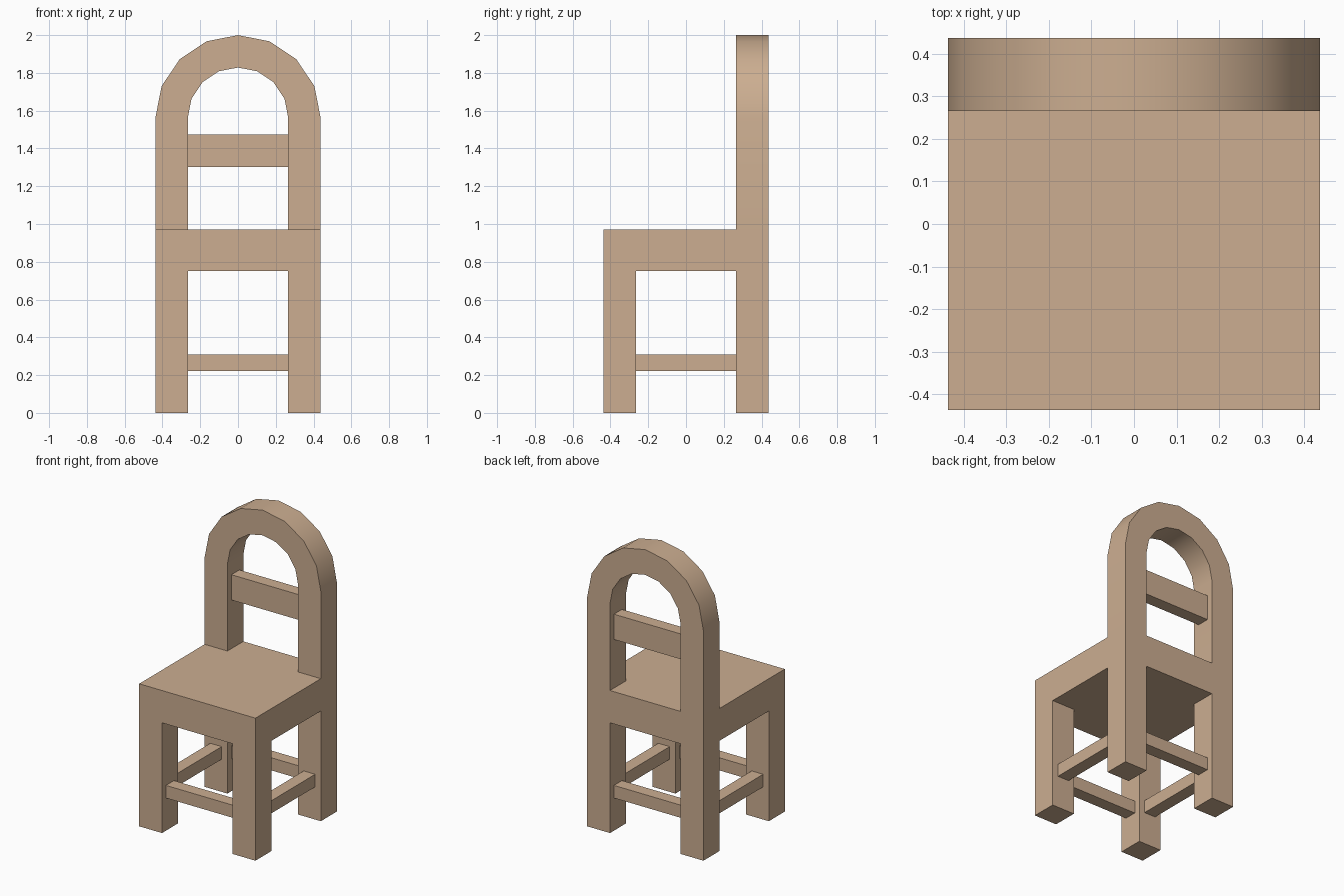
import bpy, bmesh, math
from mathutils import Matrix, Vector

if "Cube" in bpy.data.objects:
    bpy.data.objects.remove(bpy.data.objects["Cube"])

OUT, INN = 0.4375, 0.266       # outer half width, inner face of the legs
SEAT_LO, SEAT_HI = 0.75, 0.97
ARCH_Z, ARCH_STEPS = 2 - OUT, 8
MID = (OUT + INN) / 2          # centre line of the legs

wood = bpy.data.materials.new("light_wood")
wood.diffuse_color = (0.604, 0.423, 0.283, 1)
wood.use_nodes = True
wood.node_tree.nodes["Principled BSDF"].inputs["Base Color"].default_value = wood.diffuse_color


def finish(bm, name):
    bmesh.ops.recalc_face_normals(bm, faces=bm.faces[:])
    me = bpy.data.meshes.new(name)
    bm.to_mesh(me)
    bm.free()
    me.materials.append(wood)
    ob = bpy.data.objects.new(name, me)
    bpy.context.collection.objects.link(ob)
    return ob


def box(name, size, loc):
    bm = bmesh.new()
    bmesh.ops.create_cube(bm, size=1, matrix=Matrix.Translation(loc) @ Matrix.Diagonal((*size, 1)))
    return finish(bm, name)


def corner(bm, sx, sy, z):
    # horizontal corner face of the seat slab
    return min(bm.faces, key=lambda f: (f.calc_center_median() - Vector((sx * MID, sy * MID, z))).length)


def extrude(bm, face):
    return bmesh.ops.extrude_discrete_faces(bm, faces=[face])["faces"][0]


# Seat slab, cut so that its corners match the legs
bm = bmesh.new()
bmesh.ops.create_cube(bm, size=1, matrix=Matrix.Translation((0, 0, (SEAT_LO + SEAT_HI) / 2))
                      @ Matrix.Diagonal((2 * OUT, 2 * OUT, SEAT_HI - SEAT_LO, 1)))
for axis in ((1, 0, 0), (0, 1, 0)):
    for s in (-1, 1):
        bmesh.ops.bisect_plane(bm, geom=bm.verts[:] + bm.edges[:] + bm.faces[:],
                               plane_co=Vector(axis) * s * INN, plane_no=axis)

# Four legs
for sx in (-1, 1):
    for sy in (-1, 1):
        f = extrude(bm, corner(bm, sx, sy, SEAT_LO))
        for v in f.verts:
            v.co.z = 0

# Back posts
tops = []
for sx in (-1, 1):
    f = extrude(bm, corner(bm, sx, 1, SEAT_HI))
    for v in f.verts:
        v.co.z = ARCH_Z
    tops.append(f)

# Round arch swept from the right post to the left post
f = tops[1]
turn = Matrix.Rotation(math.pi / ARCH_STEPS, 3, (0, -1, 0))
for _ in range(ARCH_STEPS):
    f = extrude(bm, f)
    bmesh.ops.rotate(bm, cent=(0, 0, ARCH_Z), matrix=turn, verts=f.verts[:])
bmesh.ops.delete(bm, geom=[f, tops[0]], context='FACES_ONLY')
bmesh.ops.remove_doubles(bm, verts=bm.verts[:], dist=0.001)
frame = finish(bm, "seat_legs_and_arched_back")
bpy.context.view_layer.objects.active = frame
frame.select_set(True)
bpy.ops.object.shade_smooth_by_angle(angle=math.radians(35))

# Back rail
T = 0.086
box("back_rail", (2 * INN, T, 0.172), (0, MID, 1.387))

# Stretchers between the legs
for s, a, b in ((-1, "front", "left"), (1, "back", "right")):
    box(a + "_stretcher", (2 * INN, T, T), (0, s * MID, 0.265))
    box(b + "_stretcher", (T, 2 * INN, T), (s * MID, 0, 0.265))
